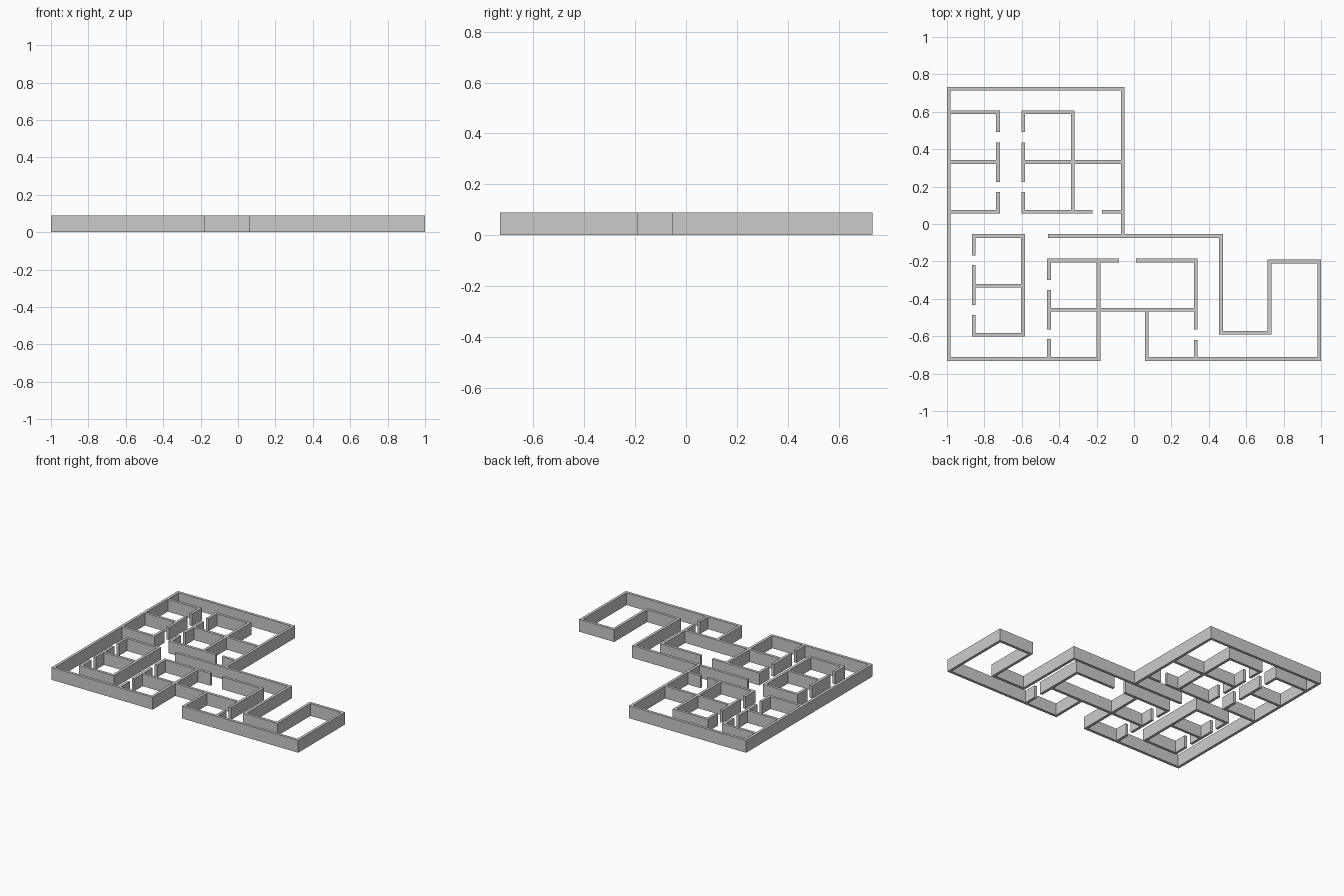
import bpy, bmesh
from mathutils import Vector

H = 0.09       # wall height
T = 0.01       # half of wall thickness

def add_run(bm, pts):
    """Extrude a mitred wall of constant thickness along a right-angled path."""
    p = [Vector(q) for q in pts]
    d = [(b - a).normalized() for a, b in zip(p, p[1:])]
    n = [Vector((-v.y, v.x)) for v in d]
    rings = []
    for i, q in enumerate(p):
        if i in (0, len(p) - 1):
            off = n[0 if i == 0 else -1]
        else:
            off = n[i - 1] + n[i]
        left, right = q + off * T, q - off * T
        rings.append([bm.verts.new((c.x, c.y, z))
                      for c, z in ((left, 0), (right, 0), (right, H), (left, H))])
    for a, b in zip(rings, rings[1:]):
        for k in range(4):
            j = (k + 1) % 4
            bm.faces.new((a[k], a[j], b[j], b[k]))
    bm.faces.new(rings[0][::-1])
    bm.faces.new(rings[-1])

def walls(name, *runs):
    bm = bmesh.new()
    for r in runs:
        add_run(bm, r)
    bmesh.ops.recalc_face_normals(bm, faces=bm.faces)
    me = bpy.data.meshes.new(name)
    bm.to_mesh(me)
    bm.free()
    ob = bpy.data.objects.new(name, me)
    bpy.context.collection.objects.link(ob)
    return ob

# Outer shell of the main block
walls("outer_wall",
      [(-0.19, -0.205), (-0.19, -0.722), (-0.99, -0.722),
       (-0.99, 0.723), (-0.06, 0.723), (-0.06, -0.054)])

# Long corridor wall and the east wing
walls("east_wing_wall",
      [(-0.46, -0.064), (0.465, -0.064), (0.465, -0.582), (0.725, -0.582),
       (0.725, -0.2), (0.99, -0.2), (0.99, -0.722), (0.068, -0.722), (0.068, -0.468)])

# North-west pair of rooms
walls("northwest_rooms",
      [(-0.98, 0.597), (-0.727, 0.597), (-0.727, 0.492)],
      [(-0.727, 0.437), (-0.727, 0.225)],
      [(-0.727, 0.171), (-0.727, 0.066), (-0.98, 0.066)],
      [(-0.98, 0.332), (-0.737, 0.332)])

# North-centre rooms
walls("north_centre_rooms",
      [(-0.592, 0.492), (-0.592, 0.597), (-0.327, 0.597), (-0.327, 0.342)],
      [(-0.592, 0.437), (-0.592, 0.225)],
      [(-0.592, 0.171), (-0.592, 0.066), (-0.222, 0.066)],
      [(-0.17, 0.066), (-0.07, 0.066)],
      [(-0.582, 0.332), (-0.07, 0.332)],
      [(-0.327, 0.322), (-0.327, 0.076)])

# South-west free-standing pair of rooms
walls("southwest_rooms",
      [(-0.857, -0.169), (-0.857, -0.064), (-0.594, -0.064),
       (-0.594, -0.592), (-0.857, -0.592), (-0.857, -0.487)],
      [(-0.857, -0.22), (-0.857, -0.433)],
      [(-0.847, -0.33), (-0.604, -0.33)])

# South-centre rooms
walls("south_centre_rooms",
      [(-0.455, -0.3), (-0.455, -0.195), (-0.08, -0.195)],
      [(-0.455, -0.353), (-0.455, -0.565)],
      [(-0.455, -0.615), (-0.455, -0.712)],
      [(-0.445, -0.458), (-0.2, -0.458)],
      [(-0.18, -0.458), (0.32, -0.458)],
      [(0.012, -0.195), (0.33, -0.195), (0.33, -0.565)],
      [(0.33, -0.619), (0.33, -0.712)])
